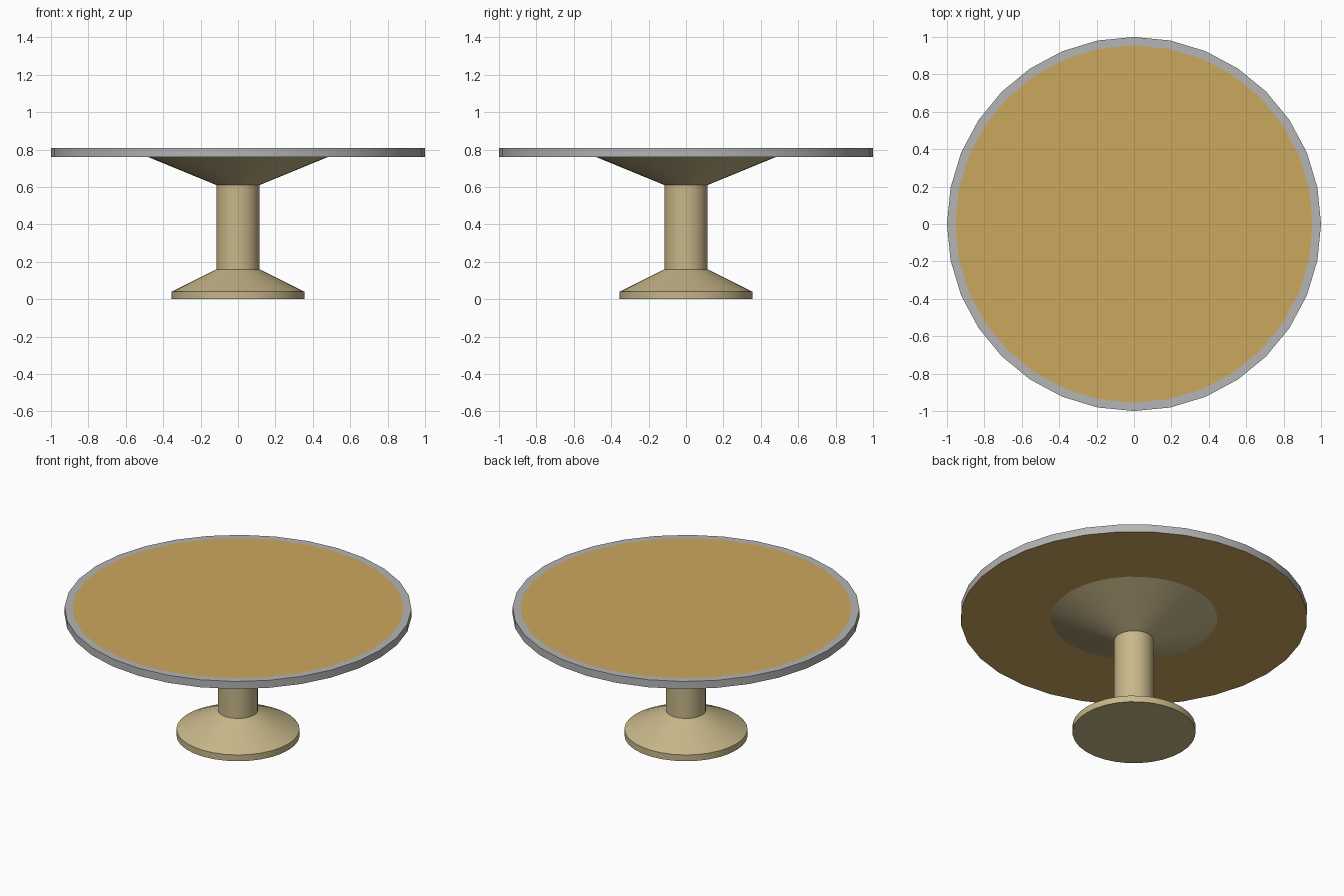
import bpy, bmesh, math

if "Cube" in bpy.data.objects:
    bpy.data.objects.remove(bpy.data.objects["Cube"])

SIDES = 32


def material(name, rgb):
    m = bpy.data.materials.new(name)
    m.diffuse_color = (*rgb, 1.0)
    m.use_nodes = True
    m.node_tree.nodes["Principled BSDF"].inputs["Base Color"].default_value = m.diffuse_color
    return m


gold = material("golden wood", (0.60, 0.39, 0.11))
grey = material("grey edging", (0.46, 0.46, 0.46))
beige = material("beige pedestal", (0.57, 0.47, 0.25))


def lathe(name, profile, mats, bands):
    """Spin (radius, z) points around z; bands gives the material of each ring,
    bottom cap first and top cap last."""
    bm = bmesh.new()
    rings = []
    for r, z in profile:
        rings.append([bm.verts.new((r * math.cos(2 * math.pi * i / SIDES),
                                    r * math.sin(2 * math.pi * i / SIDES), z))
                      for i in range(SIDES)])
    bm.faces.new(rings[0][::-1]).material_index = bands[0]
    for k, (a, b) in enumerate(zip(rings, rings[1:])):
        for i in range(SIDES):
            j = (i + 1) % SIDES
            bm.faces.new((a[i], a[j], b[j], b[i])).material_index = bands[k + 1]
    bm.faces.new(rings[-1]).material_index = bands[-1]
    mesh = bpy.data.meshes.new(name)
    bm.to_mesh(mesh)
    bm.free()
    for m in mats:
        mesh.materials.append(m)
    obj = bpy.data.objects.new(name, mesh)
    bpy.context.collection.objects.link(obj)
    bpy.ops.object.select_all(action='DESELECT')
    obj.select_set(True)
    bpy.context.view_layer.objects.active = obj
    bpy.ops.object.shade_smooth_by_angle(angle=math.radians(30))
    return obj


# Pedestal: flat foot, sloped skirt, column and flared support
lathe("pedestal",
      [(0.355, 0.0), (0.355, 0.04), (0.115, 0.16), (0.115, 0.61), (0.48, 0.76)],
      [beige], [0] * 6)

# Tabletop: wooden underside, grey edge and border, wooden inset on top
lathe("tabletop",
      [(1.0, 0.76), (1.0, 0.808), (0.955, 0.808)],
      [gold, grey], [0, 1, 1, 0])
